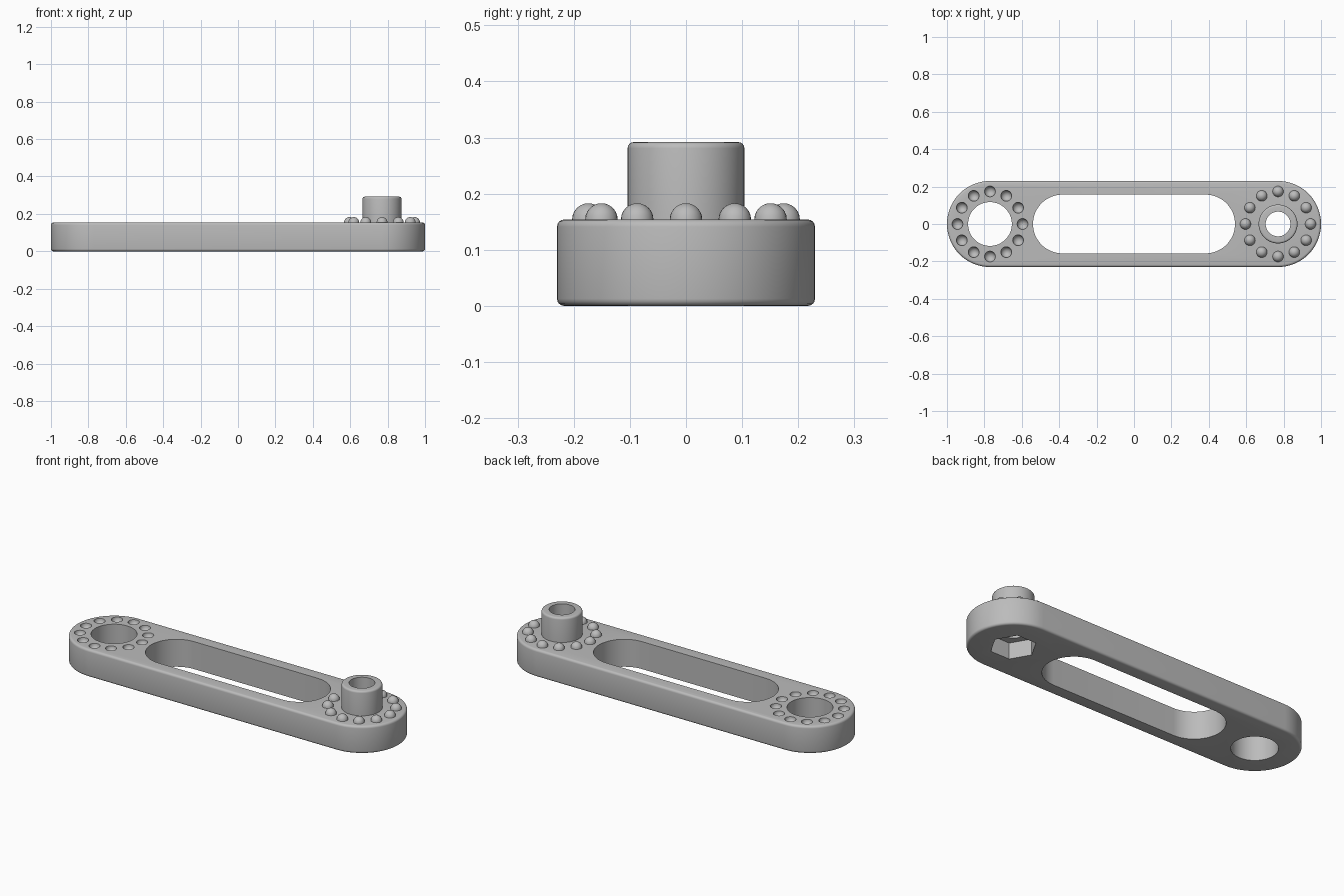
import bpy, bmesh, math
from math import sin, cos, pi

if "Cube" in bpy.data.objects:
    bpy.data.objects.remove(bpy.data.objects["Cube"])

END_X, HALF_W, THICK = 0.77, 0.23, 0.154   # end centres, half width, plate thickness
HOLE_R, BORE_R, RING_R, BALL_R = 0.117, 0.066, 0.174, 0.029

grey = bpy.data.materials.new("light grey")
grey.diffuse_color = (0.5, 0.5, 0.5, 1)
grey.use_nodes = True
grey.node_tree.nodes["Principled BSDF"].inputs["Base Color"].default_value = grey.diffuse_color


def make(name, bm):
    bmesh.ops.recalc_face_normals(bm, faces=bm.faces)
    mesh = bpy.data.meshes.new(name)
    bm.to_mesh(mesh)
    bm.free()
    mesh.materials.append(grey)
    ob = bpy.data.objects.new(name, mesh)
    bpy.context.collection.objects.link(ob)
    return ob


def circle(cx, r, n=64):
    return lambda d: [(cx + (r - d) * cos(2 * pi * i / n), (r - d) * sin(2 * pi * i / n))
                      for i in range(n)]


def stadium(half, r, n=32):
    # right half-circle followed by left half-circle
    return lambda d: [(s * (half + (r - d) * cos(-pi / 2 + pi * i / n)),
                       s * (r - d) * sin(-pi / 2 + pi * i / n))
                      for s in (1, -1) for i in range(n + 1)]


def loft(name, outline, profile, closed=False):
    """Stack copies of an outline; profile lists (inset, height)."""
    bm = bmesh.new()
    rings = [[bm.verts.new((x, y, z)) for x, y in outline(d)] for d, z in profile]
    pairs = list(zip(rings, rings[1:]))
    if closed:
        pairs.append((rings[-1], rings[0]))
    else:
        bm.faces.new(rings[0][::-1])
        bm.faces.new(rings[-1])
    for a, b in pairs:
        for i in range(len(a)):
            j = (i + 1) % len(a)
            bm.faces.new((a[i], a[j], b[j], b[i]))
    return make(name, bm)


def rounded(r, z, sign, n=4):
    """Rounded outer edge as (inset, height), running upwards."""
    pts = [(r * (1 - cos(pi / 2 * i / n)), z - sign * r * (1 - sin(pi / 2 * i / n)))
           for i in range(n + 1)]
    return pts if sign > 0 else pts[::-1]


def balls(name, cx, full):
    """Ring of twelve balls, or domes resting on the plate."""
    bm = bmesh.new()
    for k in range(12):
        a = 2 * pi * k / 12
        new = bmesh.ops.create_uvsphere(bm, u_segments=24, v_segments=12, radius=BALL_R)["verts"]
        if not full:
            low = [v for v in new if v.co.z < -1e-4]
            new = [v for v in new if v.co.z >= -1e-4]
            bmesh.ops.delete(bm, geom=low, context='VERTS')
        bmesh.ops.translate(bm, verts=new, vec=(cx + RING_R * cos(a), RING_R * sin(a), THICK))
    return make(name, bm)


def smooth(ob, angle=35):
    bpy.ops.object.select_all(action='DESELECT')
    ob.select_set(True)
    bpy.context.view_layer.objects.active = ob
    bpy.ops.object.shade_smooth_by_angle(angle=math.radians(angle))


# Link plate with softened outer edges
plate = loft("link_plate", stadium(END_X, HALF_W),
             rounded(0.013, 0, -1) + rounded(0.013, THICK, 1))

# Cutters: slot, pivot hole, bolt bore, hexagonal nut pocket, ball sockets
through = [(0, -0.1), (0, 0.3)]
cutters = [
    loft("slot_cutter", stadium(0.383, 0.157), through),
    loft("pivot_hole_cutter", circle(-END_X, HOLE_R), through),
    loft("bore_cutter", circle(END_X, BORE_R), through),
    loft("nut_pocket_cutter", circle(END_X, HOLE_R, 6), [(0, -0.1), (0, 0.09)]),
    balls("socket_cutter", -END_X, True),
]
bpy.context.view_layer.objects.active = plate
for c in cutters:
    mod = plate.modifiers.new(c.name, 'BOOLEAN')
    mod.operation, mod.solver, mod.object = 'DIFFERENCE', 'EXACT', c
    bpy.ops.object.modifier_apply(modifier=mod.name)
for c in cutters:
    bpy.data.objects.remove(c)
smooth(plate)

# Hollow boss: outer wall, rounded rim, then bore wall
R, TOP = 0.104, 0.292
boss = loft("pivot_boss", circle(END_X, R),
            [(0, THICK)] + rounded(0.011, TOP, 1) + [(R - BORE_R, TOP), (R - BORE_R, THICK)],
            closed=True)
smooth(boss)

# Detent bumps around the boss
smooth(balls("detent_bumps", END_X, False))
